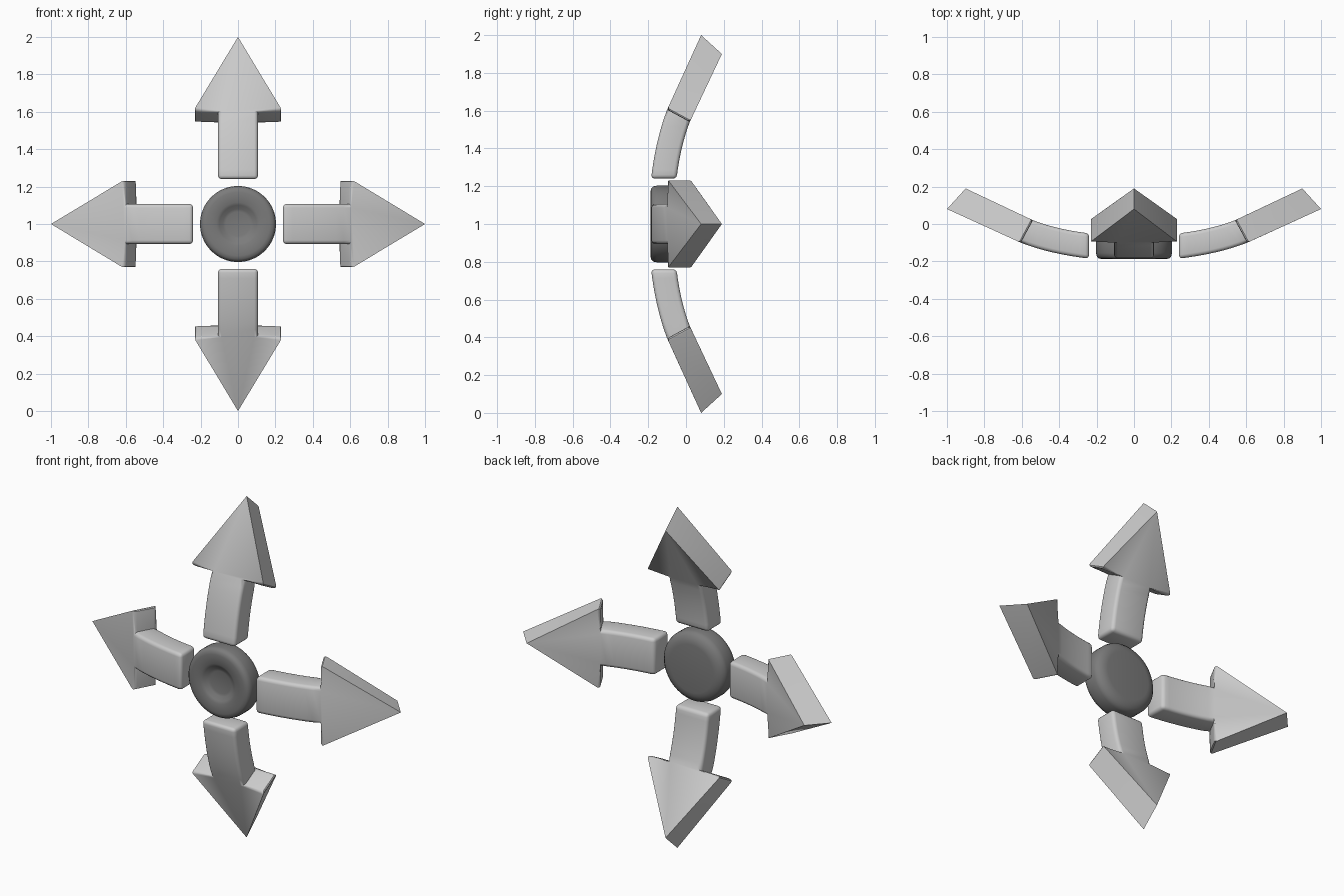
import bpy, bmesh, math
from mathutils import Matrix, Vector

if "Cube" in bpy.data.objects:
    bpy.data.objects.remove(bpy.data.objects["Cube"])

CENTRE = Vector((0, 0, 1))


def material(name, grey):
    mat = bpy.data.materials.new(name)
    mat.use_nodes = True
    colour = (grey, grey, grey, 1)
    mat.diffuse_color = colour
    mat.node_tree.nodes["Principled BSDF"].inputs["Base Color"].default_value = colour
    return mat


def finish(bm, name, mat, angle):
    bmesh.ops.recalc_face_normals(bm, faces=bm.faces)
    mesh = bpy.data.meshes.new(name)
    bm.to_mesh(mesh)
    bm.free()
    mesh.materials.append(mat)
    obj = bpy.data.objects.new(name, mesh)
    bpy.context.collection.objects.link(obj)
    bpy.ops.object.select_all(action="DESELECT")
    obj.select_set(True)
    bpy.context.view_layer.objects.active = obj
    bpy.ops.object.shade_smooth_by_angle(angle=math.radians(angle))
    return obj


def curve_point(a, b, c, t):
    """Quadratic curve through a and c, pulled towards b."""
    return a * (1 - t) ** 2 + b * 2 * t * (1 - t) + c * t * t


light_grey = material("light grey", 0.6)
dark_grey = material("dark grey", 0.2)

# Arrow side profile as (depth, distance from the hub)
FRONT = [Vector(p) for p in ((-0.185, 0.24), (-0.16, 0.45), (-0.1, 0.605))]
BACK = [Vector(p) for p in ((-0.05, 0.24), (-0.03, 0.41), (0.02, 0.54))]
TIP_FRONT, TIP_BACK = (0.08, 1.0), (0.19, 0.9)
STEM_HALF, HEAD_HALF, ROWS = 0.107, 0.238, 8


def arrow(name, turn):
    bm = bmesh.new()

    def vert(x, p):
        return bm.verts.new((x, p[0], p[1]))

    # Curved stem: rings of front-left, front-right, back-right, back-left
    rings = []
    for i in range(ROWS + 1):
        f, b = (curve_point(*side, i / ROWS) for side in (FRONT, BACK))
        rings.append([vert(-STEM_HALF, f), vert(STEM_HALF, f),
                      vert(STEM_HALF, b), vert(-STEM_HALF, b)])
    bm.faces.new(rings[0])
    for low, high in zip(rings, rings[1:]):
        for k in range(4):
            n = (k + 1) % 4
            bm.faces.new((low[k], low[n], high[n], high[k]))

    # Wedge head with shoulders
    fl, fr, br, bl = rings[-1]
    tip_f, tip_b = vert(0, TIP_FRONT), vert(0, TIP_BACK)
    ofl, ofr = vert(-HEAD_HALF, FRONT[2]), vert(HEAD_HALF, FRONT[2])
    obl, obr = vert(-HEAD_HALF, BACK[2]), vert(HEAD_HALF, BACK[2])
    bm.faces.new((ofl, fl, fr, ofr, tip_f))
    bm.faces.new((obl, bl, br, obr, tip_b))
    shoulders = [bm.faces.new((ofl, fl, bl, obl)), bm.faces.new((ofr, fr, br, obr))]
    bm.faces.new((ofl, tip_f, tip_b, obl))
    bm.faces.new((ofr, tip_f, tip_b, obr))
    bmesh.ops.recalc_face_normals(bm, faces=bm.faces)

    # Round the stem edges, its foot and the shoulders
    inner = {bm.edges.get((fl, bl)), bm.edges.get((fr, br))}
    soft = {e for face in shoulders for e in face.edges} - inner
    soft.update(bm.edges.get((rings[0][k], rings[0][(k + 1) % 4])) for k in range(4))
    for low, high in zip(rings, rings[1:]):
        soft.update(bm.edges.get(pair) for pair in zip(low, high))
    bmesh.ops.bevel(bm, geom=list(soft), offset=0.02, offset_type="OFFSET",
                    segments=3, profile=0.5, affect="EDGES", clamp_overlap=True)

    bm.transform(Matrix.Translation(CENTRE) @ Matrix.Rotation(turn, 4, "Y"))
    return finish(bm, name, light_grey, 40)


for index, side in enumerate(("up", "left", "down", "right")):
    arrow("arrow_" + side, index * math.pi / 2)

# Round hub with a shallow dish in its front, as (radius, depth)
profile = [(0, -0.16), (0.065, -0.16), (0.08, -0.164), (0.1, -0.179),
           (0.115, -0.186), (0.17, -0.188), (0.188, -0.184), (0.199, -0.173),
           (0.203, -0.155), (0.203, -0.095), (0.198, -0.078),
           (0.183, -0.063), (0.16, -0.053), (0.14, -0.05), (0, -0.05)]
bm = bmesh.new()
line = [bm.verts.new((r, y, 0)) for r, y in profile]
edges = [bm.edges.new(pair) for pair in zip(line, line[1:])]
bmesh.ops.spin(bm, geom=line + edges, cent=(0, 0, 0), axis=(0, 1, 0),
               angle=2 * math.pi, steps=64)
bmesh.ops.remove_doubles(bm, verts=bm.verts, dist=0.0001)
bm.transform(Matrix.Translation(CENTRE))
finish(bm, "hub", dark_grey, 50)
